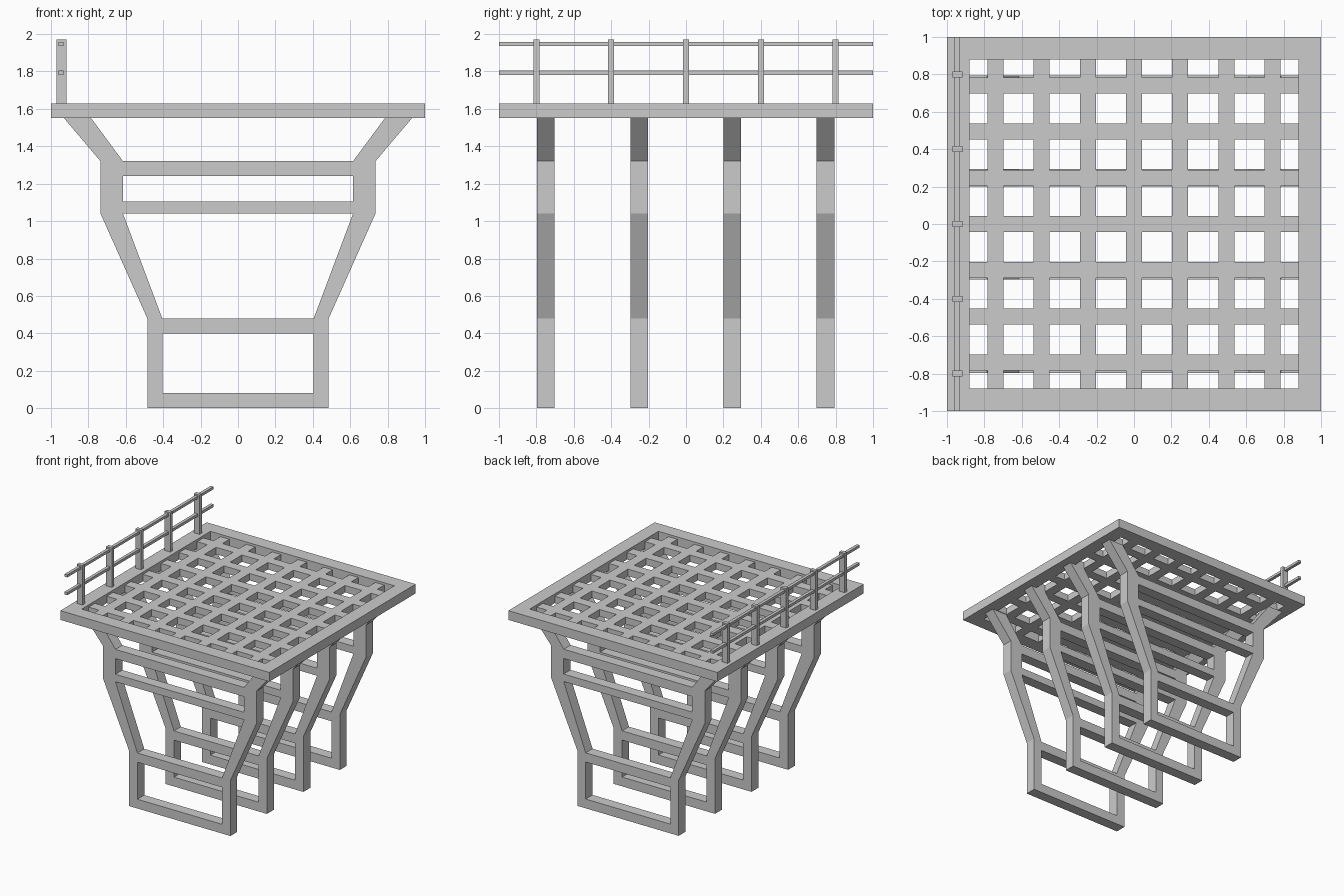
import bpy, bmesh

if "Cube" in bpy.data.objects:
    bpy.data.objects.remove(bpy.data.objects["Cube"])


def finish(name, bm):
    bmesh.ops.recalc_face_normals(bm, faces=bm.faces)
    me = bpy.data.meshes.new(name)
    bm.to_mesh(me)
    bm.free()
    ob = bpy.data.objects.new(name, me)
    bpy.context.collection.objects.link(ob)
    return ob


def box(name, x0, x1, y0, y1, z0, z1):
    bm = bmesh.new()
    bmesh.ops.create_cube(bm, size=1)
    for v in bm.verts:
        v.co = ((x0 + x1) / 2 + v.co.x * (x1 - x0),
                (y0 + y1) / 2 + v.co.y * (y1 - y0),
                (z0 + z1) / 2 + v.co.z * (z1 - z0))
    return finish(name, bm)


def slab(name, lines, is_solid, z0, z1):
    """Flat square grid with open cells, extruded to a thickness."""
    bm = bmesh.new()
    n = len(lines)
    vs = [[bm.verts.new((x, y, z0)) for y in lines] for x in lines]
    for i in range(n - 1):
        for j in range(n - 1):
            if is_solid(i, j):
                bm.faces.new((vs[i][j], vs[i + 1][j], vs[i + 1][j + 1], vs[i][j + 1]))
    bmesh.ops.delete(bm, geom=[v for v in bm.verts if not v.link_faces], context='VERTS')
    ext = bmesh.ops.extrude_face_region(bm, geom=bm.faces[:], use_keep_orig=True)
    for g in ext["geom"]:
        if isinstance(g, bmesh.types.BMVert):
            g.co.z = z1
    return finish(name, bm)


# Deck: solid border with a slightly recessed lattice
slab("deck_border", [-1, -0.88, 0.88, 1], lambda i, j: (i, j) != (1, 1), 1.55, 1.63)
lines = [-0.88]
for k in range(-3, 4):
    lines += [k * 0.247 - 0.043, k * 0.247 + 0.043]
lines.append(0.88)
slab("deck_lattice", lines, lambda i, j: i % 2 == 1 or j % 2 == 1, 1.55, 1.61)

# Support frames: one bent leg profile mirrored, plus crossbars, as one section
# each row: height, inner x, outer x, whether a crossbar fills up to the next row
ROWS = [(0, .405, .485, True), (.08, .405, .485, False), (.40, .405, .485, True),
        (.48, .405, .485, False), (1.04, .615, .735, True), (1.105, .615, .735, False),
        (1.24, .615, .735, True), (1.32, .615, .735, False), (1.55, .785, .93, False)]


def support_frame(name, y, depth):
    bm = bmesh.new()
    vs = [[bm.verts.new((x, y - depth / 2, z)) for x in (-o, -i, i, o)]
          for z, i, o, _ in ROWS]
    for a, b, row in zip(vs, vs[1:], ROWS):
        for c in ((0, 1, 2) if row[3] else (0, 2)):
            bm.faces.new((a[c], a[c + 1], b[c + 1], b[c]))
    ext = bmesh.ops.extrude_face_region(bm, geom=bm.faces[:], use_keep_orig=True)
    for g in ext["geom"]:
        if isinstance(g, bmesh.types.BMVert):
            g.co.y += depth
    return finish(name, bm)


for n, y in enumerate((-0.75, -0.25, 0.248, 0.746)):
    support_frame(f"support_frame_{n + 1}", y, 0.094)

# Railing on the left edge
for n in range(5):
    y = -0.8 + 0.4 * n
    box(f"rail_post_{n + 1}", -0.97, -0.917, y - 0.016, y + 0.016, 1.63, 1.97)
box("lower_rail", -0.96, -0.933, -1, 1, 1.781, 1.804)
box("upper_rail", -0.96, -0.933, -1, 1, 1.935, 1.957)
